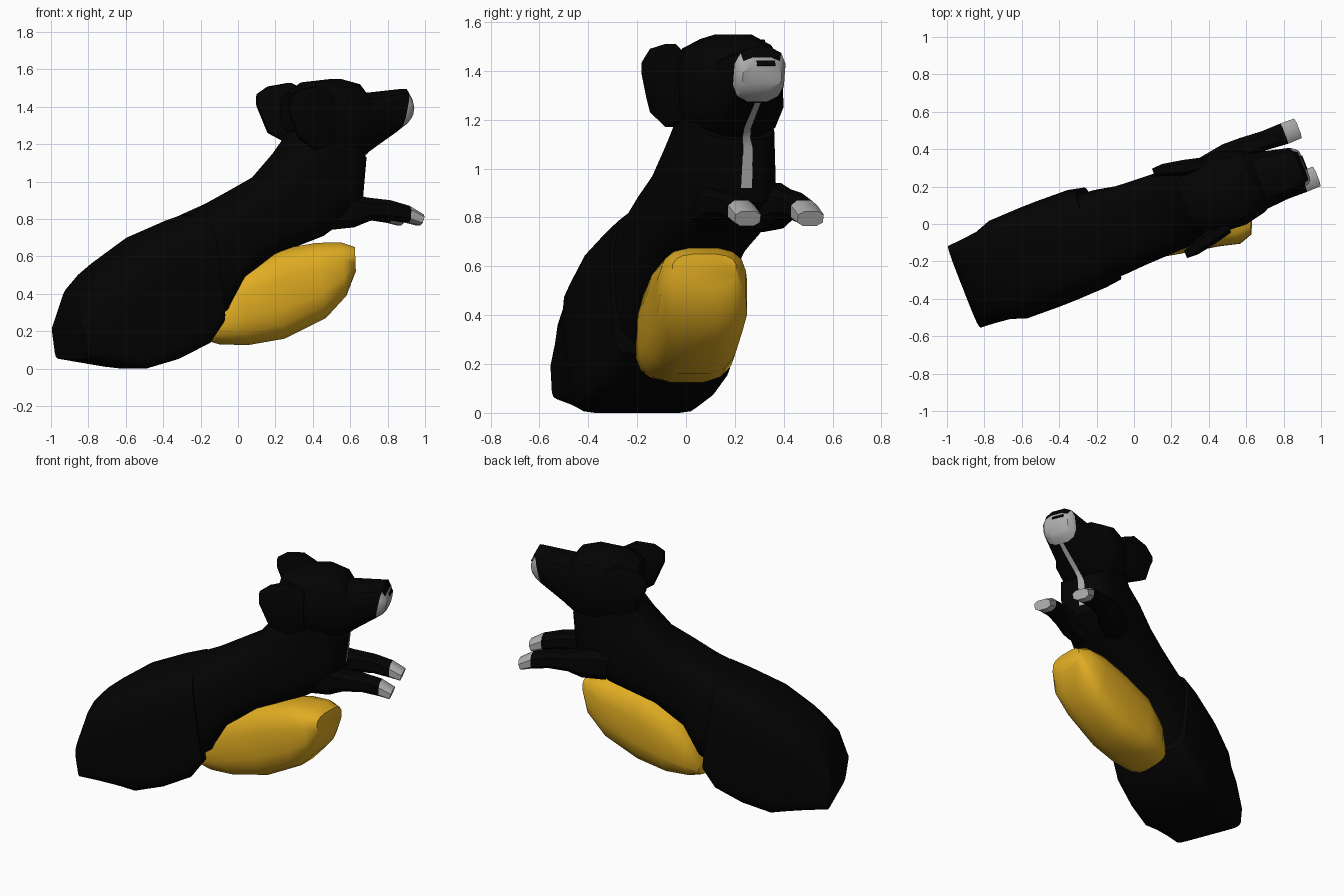
import bpy, bmesh, math
from mathutils import Vector, Matrix

if "Cube" in bpy.data.objects:
    bpy.data.objects.remove(bpy.data.objects["Cube"])

def material(name, r, g, b):
    m = bpy.data.materials.new(name)
    m.diffuse_color = (r, g, b, 1)
    m.use_nodes = True
    m.node_tree.nodes["Principled BSDF"].inputs["Base Color"].default_value = m.diffuse_color
    return m

BLACK = material("black fur", 0.001, 0.001, 0.001)
WHITE = material("pale grey markings", 0.42, 0.42, 0.42)
GOLD = material("golden cushion", 0.74, 0.41, 0.016)

# The animal lies turned about the vertical axis
TURN = Matrix.Translation((0, 0.02, 0)) @ Matrix.Rotation(math.radians(21.4), 4, 'Z')

def finish(name, bm, mats, matrix=TURN, angle=35):
    bmesh.ops.recalc_face_normals(bm, faces=bm.faces[:])
    me = bpy.data.meshes.new(name)
    bm.to_mesh(me)
    bm.free()
    for m in mats:
        me.materials.append(m)
    me.transform(matrix)
    ob = bpy.data.objects.new(name, me)
    bpy.context.collection.objects.link(ob)
    bpy.ops.object.select_all(action='DESELECT')
    ob.select_set(True)
    bpy.context.view_layer.objects.active = ob
    bpy.ops.object.shade_smooth_by_angle(angle=math.radians(angle))
    return ob

def loft(name, sections, mats, power=2.8, low_power=None, sides=12,
         painted_from=None, painted_below=9, matrix=TURN, angle=35):
    """Section: (low x, low z, high x, high z, centre y, half width)."""
    bm = bmesh.new()
    rings = []
    for lx, lz, hx, hz, cy, hw in sections:
        mid = Vector(((lx + hx) / 2, cy, (lz + hz) / 2))
        up = Vector(((hx - lx) / 2, 0, (hz - lz) / 2))
        ring = []
        for i in range(sides):
            a = 2 * math.pi * (i + 0.5) / sides
            c, s = math.cos(a), math.sin(a)
            p = low_power if low_power and s < 0 else power
            top = math.cos(math.pi / sides) ** (2 / p)
            c = math.copysign(abs(c) ** (2 / p), c) / top
            s = math.copysign(abs(s) ** (2 / p), s) / top
            ring.append(bm.verts.new(mid + up * s + Vector((0, hw * c, 0))))
        rings.append(ring)
    for k in range(len(rings) - 1):
        a, b = rings[k], rings[k + 1]
        for i in range(sides):
            j = (i + 1) % sides
            f = bm.faces.new((a[i], a[j], b[j], b[i]))
            if (painted_from is not None and k >= painted_from
                    and f.calc_center_median().z < painted_below):
                f.material_index = 1
    bm.faces.new(rings[0])
    end = bm.faces.new(rings[-1])
    end.material_index = 0 if painted_from is None else 1
    return finish(name, bm, mats, matrix, angle)

# Flat-bottomed haunches
loft("haunches", [
    (-.955, .05, -.985, .26, 0, .235),
    (-.83, .03, -.935, .43, 0, .24),
    (-.70, .01, -.86, .515, 0, .25),
    (-.60, .00, -.78, .575, 0, .28),
    (-.42, .05, -.60, .70, 0, .285),
    (-.25, .13, -.38, .79, 0, .28),
    (-.17, .24, -.25, .835, -.005, .265),
], [BLACK], power=3.6, low_power=9, sides=20)

# Torso rising to the chest and neck
loft("torso", [
    (-.24, .22, -.30, .82, -.005, .245),
    (-.13, .29, -.16, .88, -.012, .24),
    (-.03, .47, -.02, .955, -.02, .225),
    (.15, .60, .12, 1.03, -.022, .218),
    (.45, .71, .22, 1.15, -.025, .208),
    (.665, .86, .28, 1.24, -.035, .185),
    (.69, 1.12, .33, 1.35, -.04, .17),
], [BLACK], power=3.3, low_power=3.6, sides=16)

# Head with a tapering snout and pale nose end
loft("head", [
    (.29, 1.27, .28, 1.47, -.03, .14),
    (.40, 1.13, .38, 1.53, -.03, .20),
    (.55, 1.11, .55, 1.548, -.03, .21),
    (.67, 1.13, .66, 1.52, -.035, .18),
    (.73, 1.17, .70, 1.47, -.04, .145),
    (.885, 1.275, .93, 1.495, -.055, .112),
    (.92, 1.30, .95, 1.455, -.06, .10),
    (.945, 1.33, .96, 1.42, -.06, .085),
], [BLACK, WHITE], painted_from=5, painted_below=1.45)

# Small black nose pad on the pale snout end
bm = bmesh.new()
bmesh.ops.create_cube(bm, size=1, matrix=Matrix.Translation((.955, -.045, 1.43))
                      @ Matrix.Rotation(math.radians(-25), 4, 'Y')
                      @ Matrix.Diagonal((.009, .08, .022, 1)))
finish("nose_pad", bm, [BLACK])

for side, label in ((1, "left"), (-1, "right")):
    # Ear flap draped along the head and flaring backwards
    lift = .03 if side > 0 else 0
    loft(label + "_ear", [
        (x, low + lift, x, high + lift * .6, -.035 + y * side, w)
        for x, low, high, y, w in (
            (.19, 1.37, 1.45, .235, .022), (.25, 1.23, 1.49, .225, .035),
            (.36, 1.17, 1.51, .195, .045), (.46, 1.20, 1.46, .18, .035))
    ], [BLACK], power=2.6, sides=8)

    # Outstretched foreleg with a pale paw
    loft(label + "_foreleg", [
        (.46, .74, .42, .94, .09 * side, .09),
        (.60, .755, .58, .94, .13 * side, .075),
        (.69, .79, .67, .915, .145 * side, .058),
        (.81, .795, .81, .90, .142 * side, .052),
        (.915, .78, .92, .87, .138 * side, .058),
        (.98, .765, 1.0, .825, .138 * side, .056),
    ], [BLACK, WHITE], power=2.8, sides=8, painted_from=4)

# Thin pale stripe running up the chest, throat and chin
bm = bmesh.new()
path = ((.675, .92, -.02, .024), (.693, 1.08, -.02, .022),
        (.700, 1.125, -.03, .018), (.738, 1.166, -.04, .016),
        (.892, 1.270, -.055, .014))
pairs = [[bm.verts.new((x, y + s * w, z)) for s in (-1, 1)] for x, z, y, w in path]
for (a, b), (c, d) in zip(pairs, pairs[1:]):
    bm.faces.new((a, b, d, c))
bmesh.ops.solidify(bm, geom=bm.faces[:], thickness=.006)
finish("chest_stripe", bm, [WHITE])

# Plump cushion tucked under the belly
loft("cushion", [
    (-.17, .15, -.17, .26, -.03, .14),
    (-.10, .13, -.10, .42, -.02, .185),
    (.05, .125, .03, .55, .005, .20),
    (.25, .16, .23, .64, .03, .19),
    (.47, .27, .42, .672, .065, .185),
    (.58, .39, .55, .675, .07, .175),
    (.63, .52, .625, .65, .075, .13),
], [GOLD], power=3, sides=16, matrix=Matrix.Identity(4), angle=50)
